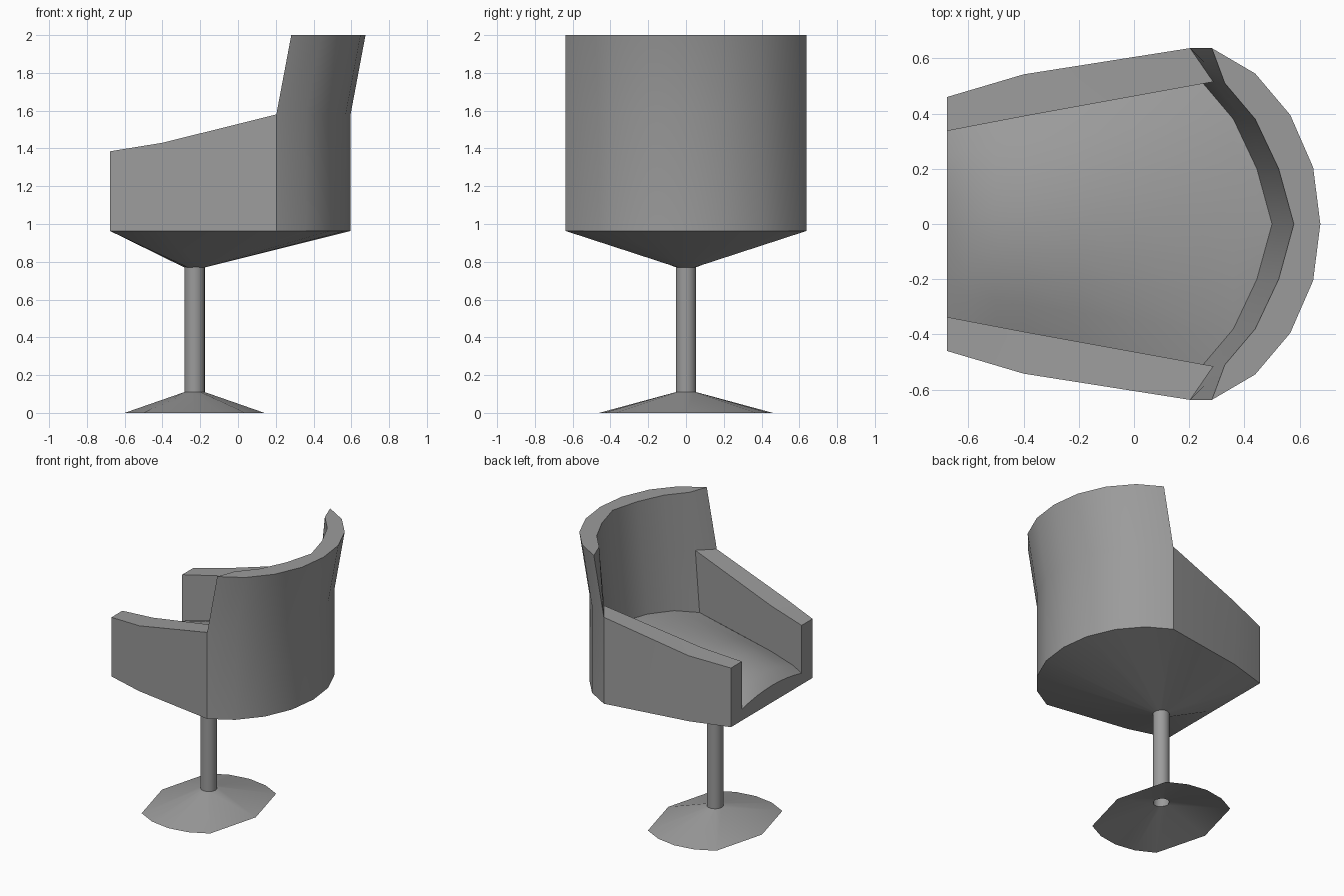
import bpy, bmesh
from math import atan2, cos, sin, pi, radians

if "Cube" in bpy.data.objects:
    bpy.data.objects.remove(bpy.data.objects["Cube"])

STEM_X, STEM_R = -0.23, 0.054
ARM_Z = [1.385, 1.43, 1.58]
ARM_OUT = [(-0.677, 0.46), (-0.40, 0.542), (0.203, 0.637)]
ARM_IN = [(-0.677, 0.337), (-0.40, 0.39), (0.25, 0.51)]
BACK_OUT = [(0.203, 0.637), (0.36, 0.545), (0.487, 0.395), (0.57, 0.205), (0.596, 0)]
BACK_IN = [(0.25, 0.51), (0.36, 0.38), (0.445, 0.20), (0.50, 0)]
LEAN = 0.079

grey = bpy.data.materials.new("dark_grey")
grey.diffuse_color = (0.33, 0.33, 0.33, 1)
grey.use_nodes = True
grey.node_tree.nodes["Principled BSDF"].inputs["Base Color"].default_value = grey.diffuse_color


def interp(x, pts):
    for (x0, a), (x1, b) in zip(pts, pts[1:]):
        if x <= x1:
            return a + (b - a) * (x - x0) / (x1 - x0)
    return pts[-1][1]


def seat_z(x, y):
    edge = interp(x, [(-0.68, 1.042), (-0.6, 1.072), (-0.4, 1.105), (0, 1.14), (0.25, 1.163), (0.5, 1.18)])
    dome = interp(x, [(-0.68, 0.04), (-0.6, 0.075), (-0.4, 0.1), (0, 0.085), (0.25, 0.06), (0.5, 0.045)])
    return edge + dome * (1 - (y / (0.34 + 0.183 * (x + 0.68))) ** 2)


def at(pts, z, dx=0):
    return [(x + dx, y, z) for x, y in pts]


def strip(bm, a, b):
    """Join two equally long rows of points with faces."""
    va, vb = [[bm.verts.new(p) for p in row] for row in (a, b)]
    for i in range(len(a) - 1):
        bm.faces.new((va[i], va[i + 1], vb[i + 1], vb[i]))


def finish(bm, name, up=False):
    """Clean up a half mesh, mirror it across y and smooth it."""
    bmesh.ops.remove_doubles(bm, verts=bm.verts, dist=1e-4)
    bmesh.ops.recalc_face_normals(bm, faces=bm.faces)
    bm.normal_update()
    if up and sum(f.normal.z for f in bm.faces) < 0:
        bmesh.ops.reverse_faces(bm, faces=bm.faces)
    me = bpy.data.meshes.new(name)
    bm.to_mesh(me)
    bm.free()
    me.materials.append(grey)
    ob = bpy.data.objects.new(name, me)
    bpy.context.collection.objects.link(ob)
    bpy.ops.object.select_all(action='DESELECT')
    ob.select_set(True)
    bpy.context.view_layer.objects.active = ob
    bpy.ops.object.shade_smooth_by_angle(angle=radians(30))
    m = ob.modifiers.new("mirror", 'MIRROR')
    m.use_axis = (False, True, False)
    m.merge_threshold = 0.0005
    return ob


def ring(outline, z):
    """Stem circle points lined up by angle with an outline."""
    res = []
    for x, y in outline:
        a = atan2(y, x - STEM_X)
        res.append((STEM_X + STEM_R * cos(a), STEM_R * sin(a), z))
    return res


# Arms: outer wall, top, inner wall
bm = bmesh.new()
arm_top_out = [(x, y, z) for (x, y), z in zip(ARM_OUT, ARM_Z)]
arm_top_in = [(x, y, z) for (x, y), z in zip(ARM_IN[:2] + [(0.287, 0.515)], [1.385, 1.43, 1.595])]
arm_low_in = [(x, y, seat_z(x, y)) for x, y in ARM_IN]
strip(bm, at(ARM_OUT, 0.963), arm_top_out)
strip(bm, arm_top_out, arm_top_in)
strip(bm, arm_top_in, arm_low_in)
# Front face with the notch for the seat
fx, fw = ARM_IN[0]
front = [(0, 0.963), (0.46, 0.963), (0.46, 1.385), (fw, 1.385)]
front += [(fw * i / 4, seat_z(fx, fw * i / 4)) for i in range(4, -1, -1)]
bm.faces.new([bm.verts.new((fx, y, z)) for y, z in front])
# Curved back: outer wall with a bend, inner wall, rim and exposed end
top_out = at(BACK_OUT, 2, LEAN)
top_in = at(BACK_IN, 2, LEAN)
strip(bm, at(BACK_OUT, 0.963), at(BACK_OUT, 1.58))
strip(bm, at(BACK_OUT, 1.58), top_out)
mid_in = [arm_top_in[2]] + at(BACK_IN[1:], 1.595, LEAN / 2)
strip(bm, [(x, y, seat_z(x, y)) for x, y in BACK_IN], mid_in)
strip(bm, mid_in, top_in)
strip(bm, top_out[1:], top_in)
bm.faces.new([bm.verts.new(p) for p in (top_out[0], top_out[1], top_in[0])])
strip(bm, [arm_top_out[2], arm_top_in[2]], [top_out[0], top_in[0]])
finish(bm, "arms_and_back")

# Seat cushion surface
bm = bmesh.new()
rows = [ARM_IN[0], (-0.6, 0.354), (-0.5, 0.372), ARM_IN[1], (-0.2, 0.427), (0, 0.464)] + BACK_IN
grid = [[(x, w * i / 4, seat_z(x, w * i / 4)) for i in range(5)] for x, w in rows]
for a, b in zip(grid[:-2], grid[1:-1]):
    strip(bm, a, b)
tip = bm.verts.new(grid[-1][0])
last = [bm.verts.new(p) for p in grid[-2]]
for a, b in zip(last, last[1:]):
    bm.faces.new((a, b, tip))
finish(bm, "seat", up=True)

# Tapered underside
bm = bmesh.new()
outline = [(-0.677, 0)] + ARM_OUT + BACK_OUT[1:]
strip(bm, at(outline, 0.963), ring(outline, 0.77))
finish(bm, "seat_underside")

# Stem
bm = bmesh.new()
circle = [(STEM_X + cos(pi * i / 10), sin(pi * i / 10)) for i in range(11)]
strip(bm, ring(circle, 0.11), ring(circle, 0.775))
finish(bm, "stem")

# Open conical foot with pointed ends and rounded sides
bm = bmesh.new()
arc = [(STEM_X + 0.46 * cos(radians(a)), 0.46 * sin(radians(a))) for a in (54, 72, 90, 108, 126)]
foot = [(0.14, 0)] + arc + [(-0.60, 0)]
strip(bm, at(foot, 0), ring(foot, 0.11))
finish(bm, "foot", up=True)
